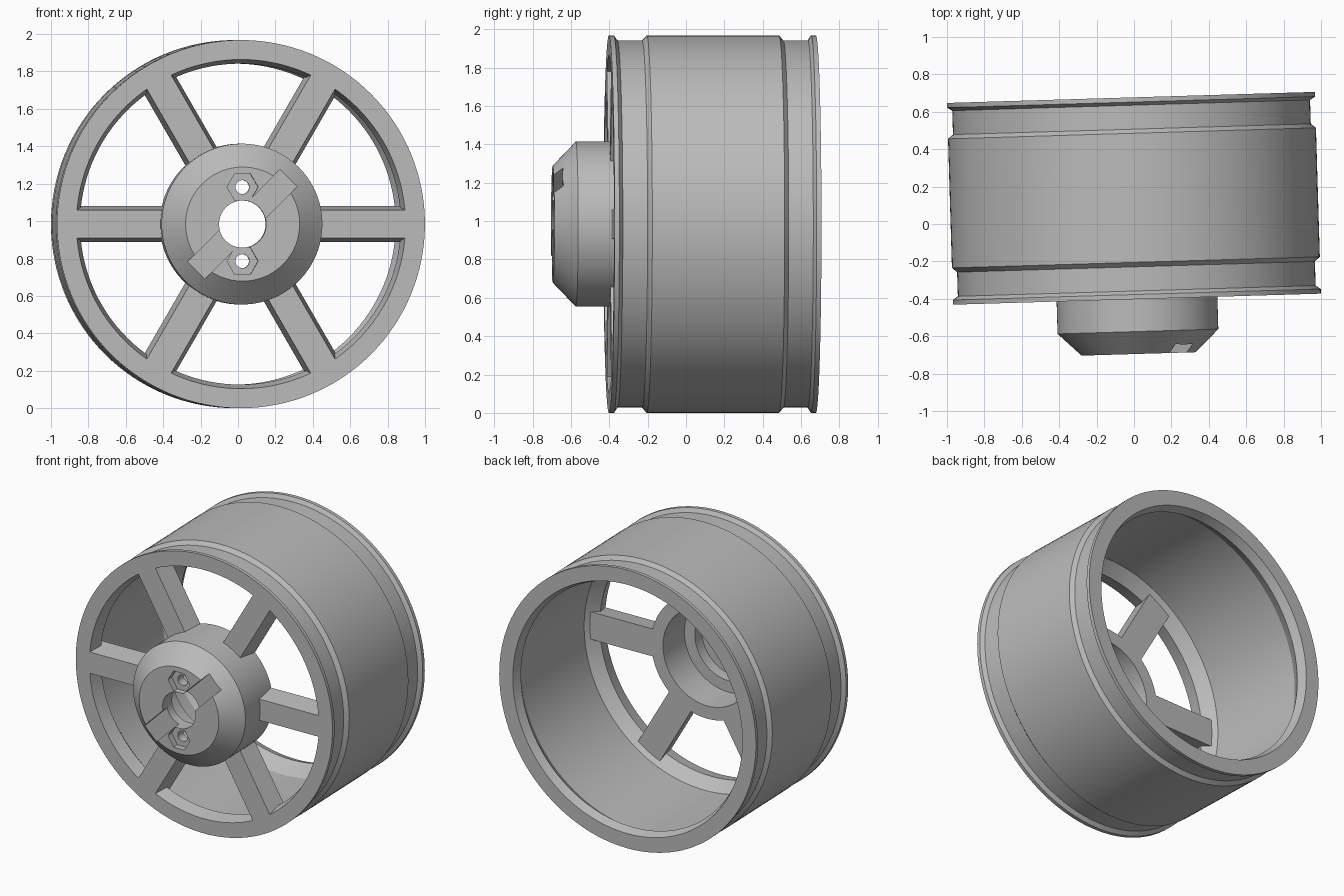
import bpy, bmesh, math

if "Cube" in bpy.data.objects:
    bpy.data.objects.remove(bpy.data.objects["Cube"])

RADIUS = 0.984
PLACE = (0.004, -0.005, RADIUS)
TURN = 0.03          # slight twist of the whole wheel about z

grey = bpy.data.materials.new("satin_grey")
grey.use_nodes = True
COLOUR = (0.5, 0.5, 0.5, 1)
grey.diffuse_color = COLOUR
grey.node_tree.nodes["Principled BSDF"].inputs["Base Color"].default_value = COLOUR


def make(name, bm):
    """Turn a bmesh into a placed object."""
    bmesh.ops.recalc_face_normals(bm, faces=bm.faces)
    mesh = bpy.data.meshes.new(name)
    bm.to_mesh(mesh)
    bm.free()
    mesh.materials.append(grey)
    ob = bpy.data.objects.new(name, mesh)
    bpy.context.collection.objects.link(ob)
    ob.location = PLACE
    ob.rotation_euler.z = TURN
    return ob


def lathe(name, profile, steps=128):
    """Revolve a closed (radius, y) profile about the wheel axis."""
    bm = bmesh.new()
    rings = []
    for i in range(steps):
        a = math.tau * i / steps
        rings.append([bm.verts.new((r * math.cos(a), y, r * math.sin(a)))
                      for r, y in profile])
    n = len(profile)
    for i in range(steps):
        p, q = rings[i], rings[(i + 1) % steps]
        for j in range(n):
            k = (j + 1) % n
            bm.faces.new((p[j], p[k], q[k], q[j]))
    return make(name, bm)


def prism(name, front, back, y0, y1):
    """Loft between two (x, z) outlines at y0 and y1."""
    bm = bmesh.new()
    a = [bm.verts.new((x, y0, z)) for x, z in front]
    b = [bm.verts.new((x, y1, z)) for x, z in back]
    bm.faces.new(a)
    bm.faces.new(b)
    n = len(a)
    for i in range(n):
        k = (i + 1) % n
        bm.faces.new((a[i], a[k], b[k], b[i]))
    return make(name, bm)


def polygon(radius, sides, cz=0):
    return [(radius * math.cos(math.tau * i / sides),
             cz + radius * math.sin(math.tau * i / sides)) for i in range(sides)]


def bar(x0, x1, half, angle):
    """Rectangle outline turned about the wheel centre."""
    c, s = math.cos(angle), math.sin(angle)
    return [(x * c - z * s, x * s + z * c)
            for x, z in ((x0, -half), (x1, -half), (x1, half), (x0, half))]


def activate(ob):
    bpy.ops.object.select_all(action='DESELECT')
    ob.select_set(True)
    bpy.context.view_layer.objects.active = ob


def cut(ob, cutter):
    cutter.hide_render = True
    bpy.context.view_layer.update()
    activate(ob)
    mod = ob.modifiers.new("cut", 'BOOLEAN')
    mod.operation = 'DIFFERENCE'
    mod.solver = 'EXACT'
    mod.object = cutter
    bpy.ops.object.modifier_apply(modifier=mod.name)
    bpy.data.objects.remove(cutter)


FRONT, BACK = -0.397, 0.682
SPOKE_BACK = -0.25
GROOVE = 0.957

# Rim barrel: lips, grooves and raised band outside, flanged inside
rim = lathe("rim", [
    (RADIUS, FRONT), (RADIUS, -0.372), (GROOVE, -0.353), (GROOVE, -0.224),
    (RADIUS, -0.2), (RADIUS, 0.49), (GROOVE, 0.512), (GROOVE, 0.64),
    (RADIUS, 0.657), (RADIUS, BACK),
    (0.88, BACK), (0.858, 0.62), (0.925, 0.52),
    (0.925, -0.22), (0.858, -0.3), (0.88, FRONT)])

# Hub: cone-fronted cup, hollow from behind
hub = lathe("hub", [
    (0.126, -0.69), (0.305, -0.69), (0.43, -0.57), (0.43, SPOKE_BACK),
    (0.34, SPOKE_BACK), (0.34, -0.5), (0.26, -0.5), (0.26, -0.58),
    (0.126, -0.58)])

# Diagonal key slot across the hub face
slot = bar(-0.35, 0.35, 0.065, math.pi / 4)
cut(hub, prism("slot_cutter", slot, slot, -0.8, -0.642))

# Hexagonal nut pockets with bolt holes
for z in (-0.198, 0.198):
    pocket, hole = polygon(0.083, 6, z), polygon(0.037, 24, z)
    cut(hub, prism("pocket_cutter", pocket, pocket, -0.8, -0.647))
    cut(hub, prism("bolt_cutter", hole, hole, -0.8, -0.4))

# Six drafted spokes
for i in range(6):
    a = math.tau * i / 6
    prism(f"spoke_{i + 1}", bar(0.39, 0.9, 0.075, a), bar(0.39, 0.9, 0.097, a),
          FRONT, SPOKE_BACK)

# Smooth the round surfaces, keeping crisp edges
for ob in (rim, hub):
    activate(ob)
    bpy.ops.object.shade_smooth_by_angle(angle=math.radians(20))
